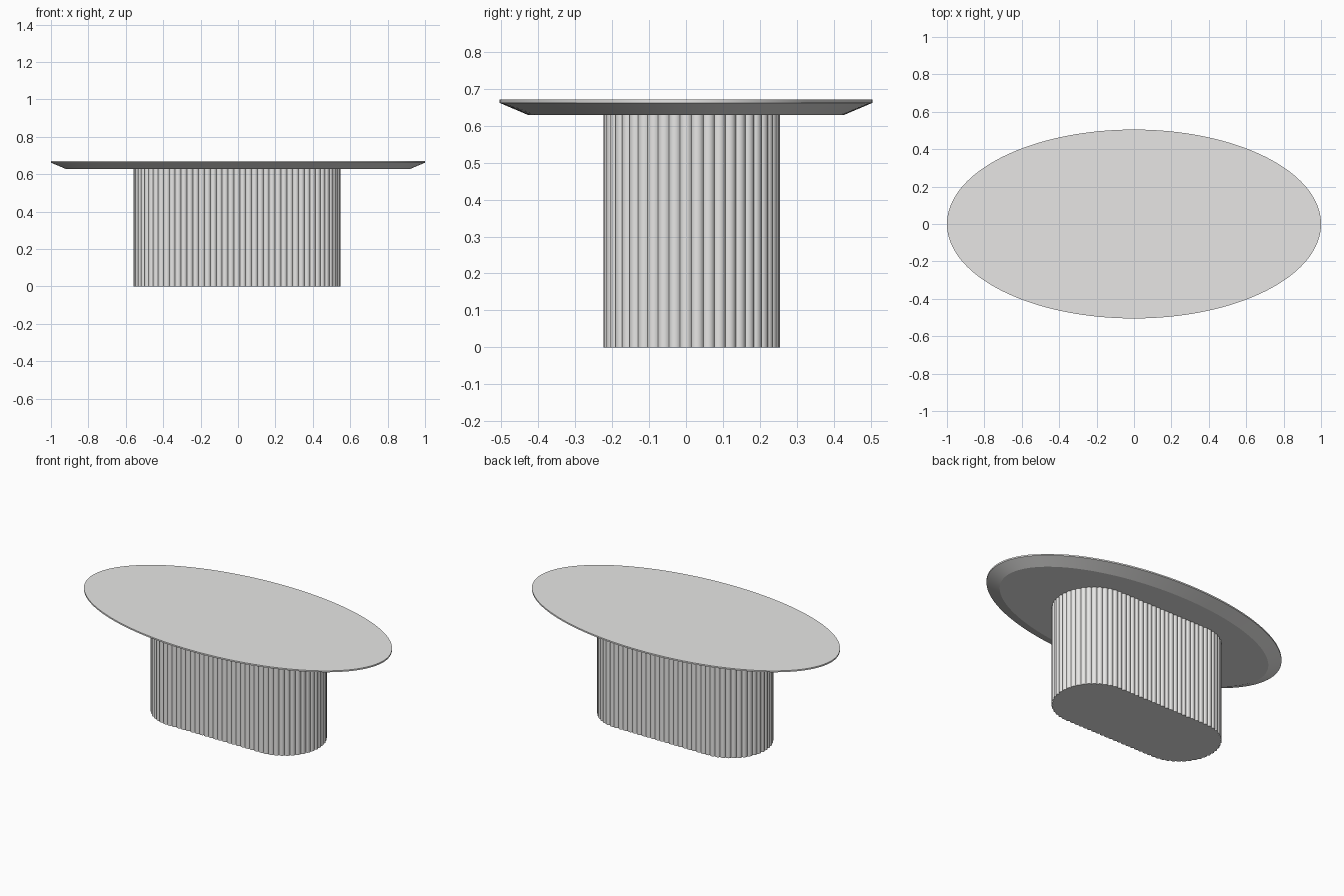
import bpy, bmesh, math

if "Cube" in bpy.data.objects:
    bpy.data.objects.remove(bpy.data.objects["Cube"])

mat = bpy.data.materials.new("light_grey")
mat.diffuse_color = (0.8, 0.795, 0.785, 1)
mat.use_nodes = True
mat.node_tree.nodes["Principled BSDF"].inputs["Base Color"].default_value = mat.diffuse_color


def loft(name, rings, angle):
    """Closed solid through a stack of equal-length point rings."""
    bm = bmesh.new()
    loops = [[bm.verts.new(p) for p in ring] for ring in rings]
    n = len(loops[0])
    for lo, hi in zip(loops, loops[1:]):
        for i in range(n):
            j = (i + 1) % n
            bm.faces.new((lo[i], lo[j], hi[j], hi[i]))
    bm.faces.new(loops[0][::-1])
    bm.faces.new(loops[-1])
    me = bpy.data.meshes.new(name)
    bm.to_mesh(me)
    bm.free()
    me.materials.append(mat)
    ob = bpy.data.objects.new(name, me)
    bpy.context.collection.objects.link(ob)
    bpy.ops.object.select_all(action='DESELECT')
    ob.select_set(True)
    bpy.context.view_layer.objects.active = ob
    bpy.ops.object.shade_smooth_by_angle(angle=math.radians(angle))
    return ob


def ellipse(a, b, z, n=160):
    return [(a * math.cos(2 * math.pi * i / n), b * math.sin(2 * math.pi * i / n), z)
            for i in range(n)]


# Oval top with a thin rim and a bevelled underside
loft("table_top", [ellipse(0.922, 0.427, 0.629), ellipse(1.0, 0.505, 0.662),
                   ellipse(1.0, 0.505, 0.671)], 20)

# Fluted stadium-shaped pedestal
CX, CY = -0.006, 0.0155
RIBS, STEPS, DEPTH = 86, 6, 0.009
R = 0.2385 - DEPTH          # end radius at the grooves
H = 0.554 - 0.2385          # half length of the straight sides
ARC = math.pi * R
PERIM = 2 * ARC + 4 * H


def stadium(s):
    """Point and outward normal at arc length s, starting at the +x end."""
    s %= PERIM
    if s < ARC / 2:
        a, cx = s / R, H
    elif s < ARC / 2 + 2 * H:
        return H - (s - ARC / 2), R, 0, 1
    elif s < 1.5 * ARC + 2 * H:
        a, cx = (s - 2 * H) / R, -H
    elif s < 1.5 * ARC + 4 * H:
        return -H + (s - 1.5 * ARC - 2 * H), -R, 0, -1
    else:
        a, cx = (s - 4 * H) / R, H
    return cx + R * math.cos(a), R * math.sin(a), math.cos(a), math.sin(a)


half = PERIM / RIBS / 2
rho = (half * half + DEPTH * DEPTH) / (2 * DEPTH)   # rib arc radius
span = math.asin(half / rho)
outline = []
for r in range(RIBS):
    for k in range(STEPS):
        t = -span + 2 * span * k / STEPS
        x, y, nx, ny = stadium((2 * r + 1) * half + rho * math.sin(t))
        d = rho * math.cos(t) - (rho - DEPTH)
        outline.append((CX + x + nx * d, CY + y + ny * d))

loft("fluted_base", [[(x, y, z) for x, y in outline] for z in (0, 0.635)], 35)
